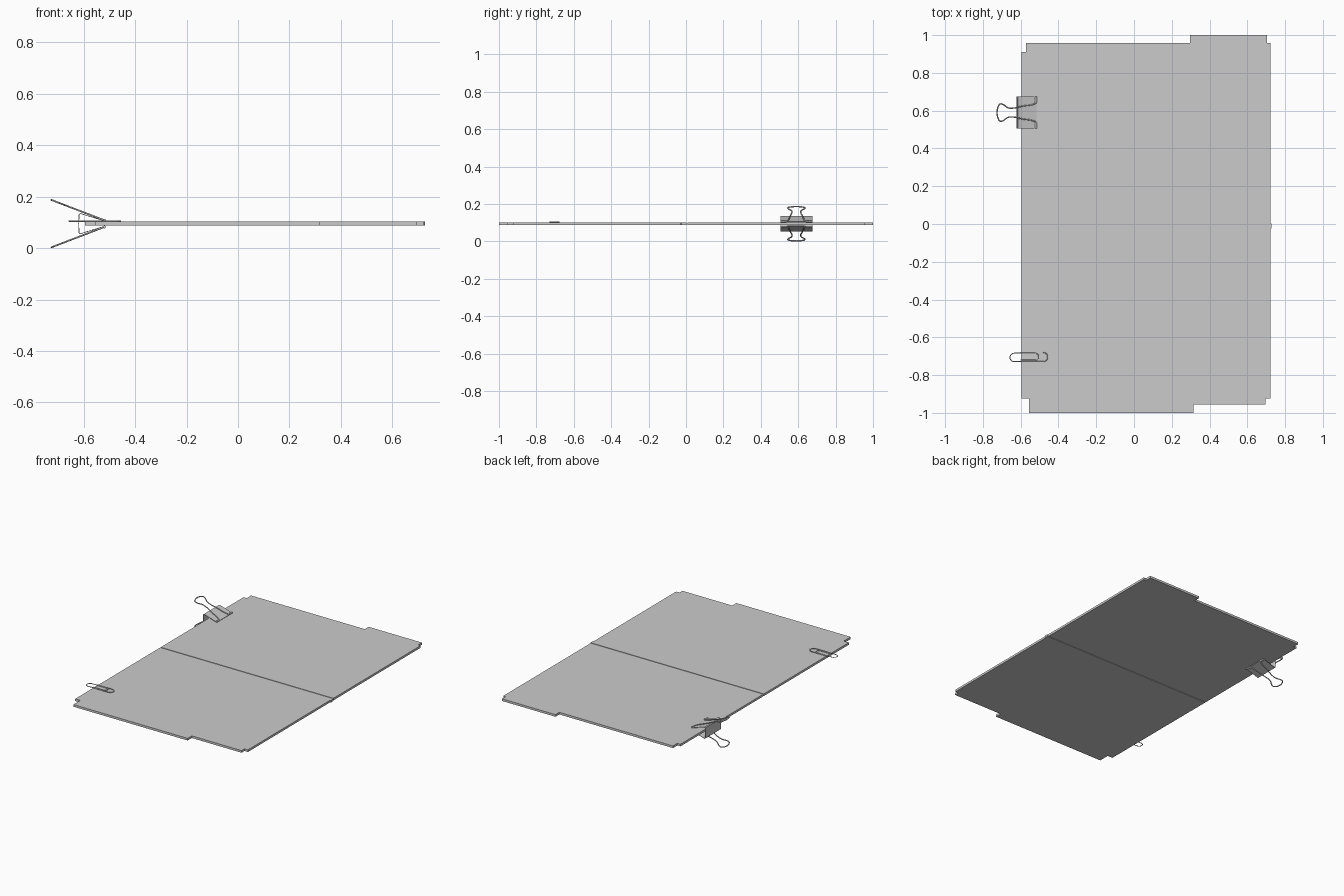
import bpy, bmesh, math
from mathutils import Vector

if "Cube" in bpy.data.objects:
    bpy.data.objects.remove(bpy.data.objects["Cube"])

MID = 0.095            # height of the folder's centre plane
TOP, BOTTOM = 0.1025, 0.0875


def add_object(name, bm):
    bmesh.ops.recalc_face_normals(bm, faces=bm.faces)
    mesh = bpy.data.meshes.new(name)
    bm.to_mesh(mesh)
    bm.free()
    obj = bpy.data.objects.new(name, mesh)
    bpy.context.collection.objects.link(obj)
    return obj


def prism(name, outline, offset):
    """Closed outline of 3D points pushed along an offset."""
    bm = bmesh.new()
    face = bm.faces.new([bm.verts.new(p) for p in outline])
    ext = bmesh.ops.extrude_face_region(bm, geom=[face])
    verts = [g for g in ext["geom"] if isinstance(g, bmesh.types.BMVert)]
    bmesh.ops.translate(bm, verts=verts, vec=Vector(offset))
    return add_object(name, bm)


def panel(name, outline, z0=BOTTOM, z1=TOP):
    return prism(name, [(x, y, z0) for x, y in outline], (0, 0, z1 - z0))


def wire(name, points, radius, smooth=False):
    """Round wire along a path."""
    curve = bpy.data.curves.new(name, "CURVE")
    curve.dimensions = "3D"
    curve.bevel_depth = radius
    curve.bevel_resolution = 2
    curve.use_fill_caps = True
    if smooth:
        s = curve.splines.new("BEZIER")
        s.bezier_points.add(len(points) - 1)
        for bp, p in zip(s.bezier_points, points):
            bp.co = p
            bp.handle_left_type = bp.handle_right_type = "AUTO"
        s.resolution_u = 6
    else:
        s = curve.splines.new("POLY")
        s.points.add(len(points) - 1)
        for sp, p in zip(s.points, points):
            sp.co = (*p, 1)
        s.use_smooth = True
    obj = bpy.data.objects.new(name, curve)
    bpy.context.collection.objects.link(obj)
    return obj


def arc(cx, cy, r, a0, a1, z, n=12):
    return [(cx + r * math.cos(math.radians(a0 + (a1 - a0) * i / n)),
             cy + r * math.sin(math.radians(a0 + (a1 - a0) * i / n)), z)
            for i in range(n + 1)]


# Folder covers with tabs and notched corners
panel("back_cover", [(-0.595, 0.008), (0.722, 0.008), (0.722, 0.958),
                     (0.703, 0.958), (0.703, 1.0), (0.296, 1.0),
                     (0.296, 0.958), (-0.571, 0.958), (-0.571, 0.91),
                     (-0.595, 0.91)])
panel("front_cover", [(-0.595, 0.002), (-0.595, -0.925), (-0.556, -0.925),
                      (-0.556, -1.0), (0.316, -1.0), (0.316, -0.955),
                      (0.696, -0.955), (0.696, -0.923), (0.722, -0.923),
                      (0.722, -0.03), (0.727, -0.024), (0.727, 0.002)])

# Recessed crease joining the covers
panel("fold_crease", [(-0.595, 0.001), (0.722, 0.001),
                      (0.722, 0.009), (-0.595, 0.009)], 0.091, 0.099)

# Binder clip body: bent sheet, open at both ends
CY, HALF = 0.59, 0.085
outer = [(-0.516, 0.011), (-0.614, 0.041), (-0.619, 0.036), (-0.621, 0.0),
         (-0.619, -0.036), (-0.614, -0.041), (-0.516, -0.011)]
inner = [(-0.516, -0.008), (-0.613, -0.038), (-0.616, -0.035), (-0.618, 0.0),
         (-0.616, 0.035), (-0.613, 0.038), (-0.516, 0.008)]
prism("binder_clip_body", [(x, CY - HALF, MID + z) for x, z in outer + inner],
      (0, 2 * HALF, 0))

# Binder clip handles and the rolled hinge barrels, above and below
half_path = [(-0.519, 0.080), (-0.519, 0.053), (-0.527, 0.046),
             (-0.590, 0.034), (-0.650, 0.023), (-0.668, 0.026),
             (-0.698, 0.045), (-0.710, 0.045), (-0.718, 0.034)]
path = half_path + [(-0.725, 0.0)] + [(x, -y) for x, y in reversed(half_path)]
for side, label in ((1, "upper"), (-1, "lower")):
    pts = [(x, CY + y, MID + side * (0.013 + (-0.519 - x) * 0.383))
           for x, y in path]
    wire(label + "_clip_handle", pts, 0.0035, smooth=True)
    for k, end in ((1, "back"), (-1, "front")):
        wire(f"{label}_{end}_hinge_barrel",
             [(-0.519, CY + k * 0.052, MID + side * 0.013),
              (-0.519, CY + k * HALF, MID + side * 0.013)], 0.0055)

# Paper clip: one wire with three bends
Z = TOP + 0.002
clip = [(-0.60, -0.679, Z)]
clip += arc(-0.482, -0.704, 0.025, 90, -90, Z)
clip += arc(-0.634, -0.7065, 0.0225, 270, 90, Z)
clip += arc(-0.523, -0.7025, 0.0185, 90, -90, Z)
clip += [(-0.60, -0.721, Z)]
wire("paper_clip", clip, 0.0025)
